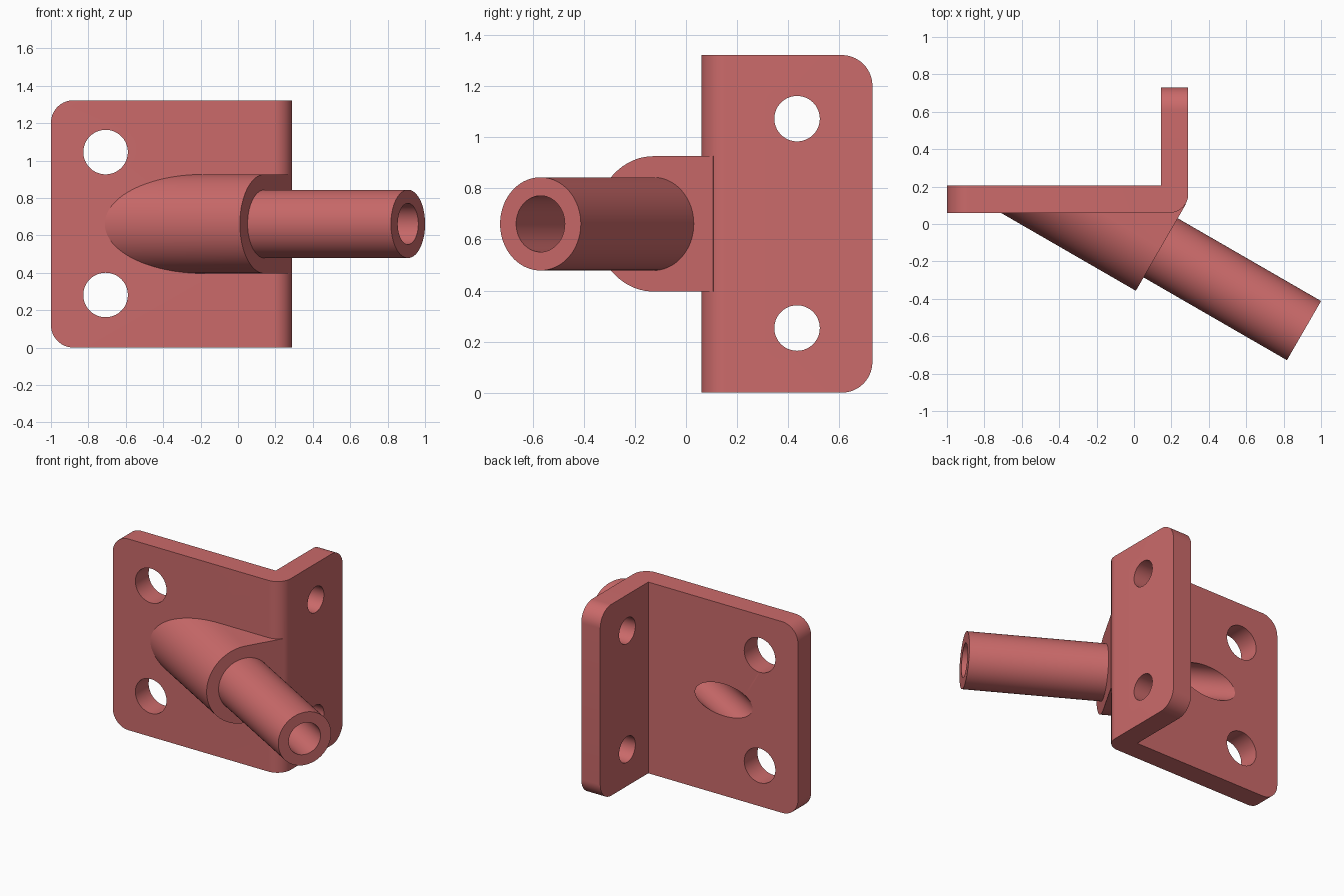
import bpy, bmesh, math
from mathutils import Vector, Matrix

cube = bpy.data.objects.get("Cube")
if cube:
    bpy.data.objects.remove(cube, do_unlink=True)

# Main dimensions
HEIGHT, MID = 1.322, 0.661
LEFT, RIGHT, FRONT, BACK, THICK = -1.0, 0.29, 0.06, 0.73, 0.145
BOSS_R, TUBE_R, BORE_R = 0.265, 0.1825, 0.11
UP = Vector((0, 0, 1))
AXIS = Vector((math.cos(math.radians(30)), -math.sin(math.radians(30)), 0))
SIDE = Vector((0.5, math.cos(math.radians(30)), 0))
SHOULDER = Vector((0.1425, -0.1275, MID))      # centre of the boss end face

paint = bpy.data.materials.new("coral_red")
paint.use_nodes = True
paint.diffuse_color = (0.60, 0.145, 0.145, 1)
paint.node_tree.nodes["Principled BSDF"].inputs["Base Color"].default_value = (0.60, 0.145, 0.145, 1)


def make_object(name, bm):
    bmesh.ops.recalc_face_normals(bm, faces=bm.faces)
    mesh = bpy.data.meshes.new(name)
    bm.to_mesh(mesh)
    bm.free()
    mesh.materials.append(paint)
    ob = bpy.data.objects.new(name, mesh)
    bpy.context.collection.objects.link(ob)
    return ob


def prism(points, sweep):
    """Extrude a closed outline along a vector."""
    bm = bmesh.new()
    face = bm.faces.new([bm.verts.new(p) for p in points])
    ext = bmesh.ops.extrude_face_region(bm, geom=[face], use_keep_orig=True)
    bmesh.ops.translate(bm, vec=sweep, verts=[g for g in ext["geom"] if isinstance(g, bmesh.types.BMVert)])
    bmesh.ops.recalc_face_normals(bm, faces=bm.faces)
    return bm


def cylinder(name, start, end, radius):
    start, end = Vector(start), Vector(end)
    d = end - start
    bm = bmesh.new()
    bmesh.ops.create_cone(bm, cap_ends=True, segments=72, radius1=radius, radius2=radius, depth=d.length,
                          matrix=Matrix.Translation((start + end) / 2) @ d.to_track_quat('Z', 'Y').to_matrix().to_4x4())
    return make_object(name, bm)


def combine(base, other, operation):
    """Apply a boolean and drop the helper."""
    other.hide_render = True
    mod = base.modifiers.new("cut", 'BOOLEAN')
    mod.operation, mod.object, mod.solver = operation, other, 'EXACT'
    bpy.context.view_layer.objects.active = base
    bpy.ops.object.modifier_apply(modifier=mod.name)
    bpy.data.objects.remove(other, do_unlink=True)


def round_edges(bm, test, radius):
    edges = [e for e in bm.edges if all(test(v.co) for v in e.verts)]
    bmesh.ops.bevel(bm, geom=edges, offset=radius, offset_type='OFFSET', segments=14,
                    profile=0.5, affect='EDGES', clamp_overlap=False)


def near(a, b):
    return abs(a - b) < 1e-4


# L-shaped plate with rounded bend and rounded free corners
outline = [(LEFT, FRONT), (RIGHT, FRONT), (RIGHT, BACK), (RIGHT - THICK, BACK),
           (RIGHT - THICK, FRONT + THICK), (LEFT, FRONT + THICK)]
bm = prism([(x, y, 0) for x, y in outline], (0, 0, HEIGHT))
round_edges(bm, lambda c: near(c.x, RIGHT) and near(c.y, FRONT), 0.1)
for z in (0, HEIGHT):
    round_edges(bm, lambda c: near(c.z, z) and near(c.x, LEFT), 0.12)
    round_edges(bm, lambda c: near(c.z, z) and near(c.y, BACK), 0.12)
bracket = make_object("angled_tube_bracket", bm)

# Slanted boss: U-shaped section swept along the tube axis, trimmed inside the plate
section = []
for i in range(41):
    a = math.pi * (i / 40 - 0.5)
    section.append(SHOULDER + BOSS_R * (UP * math.sin(a) - SIDE * math.cos(a)))
section += [SHOULDER + SIDE * 0.27 + UP * BOSS_R, SHOULDER + SIDE * 0.27 - UP * BOSS_R]
bm = prism(section, AXIS * -1.3)
bmesh.ops.bisect_plane(bm, geom=bm.verts[:] + bm.edges[:] + bm.faces[:], plane_co=(0, 0.13, 0),
                       plane_no=(0, 1, 0), clear_outer=True)
bmesh.ops.holes_fill(bm, edges=[e for e in bm.edges if e.is_boundary])
combine(bracket, make_object("boss", bm), 'UNION')

# Tube, then the bore through tube, boss and plate
combine(bracket, cylinder("tube", SHOULDER - AXIS * 0.1, SHOULDER + AXIS * 0.885, TUBE_R), 'UNION')
combine(bracket, cylinder("bore_cutter", SHOULDER - AXIS * 1.3, SHOULDER + AXIS * 1.2, BORE_R), 'DIFFERENCE')

# Screw holes in both flanges
for z in (0.281, 1.045):
    combine(bracket, cylinder("hole_cutter", (-0.708, -0.1, z), (-0.708, 0.4, z), 0.119), 'DIFFERENCE')
for z in (0.253, 1.073):
    combine(bracket, cylinder("hole_cutter", (0, 0.435, z), (0.5, 0.435, z), 0.089), 'DIFFERENCE')

# Smooth curved walls, sharp edges kept
bpy.ops.object.select_all(action='DESELECT')
bracket.select_set(True)
bpy.context.view_layer.objects.active = bracket
bpy.ops.object.shade_smooth_by_angle(angle=math.radians(25))
